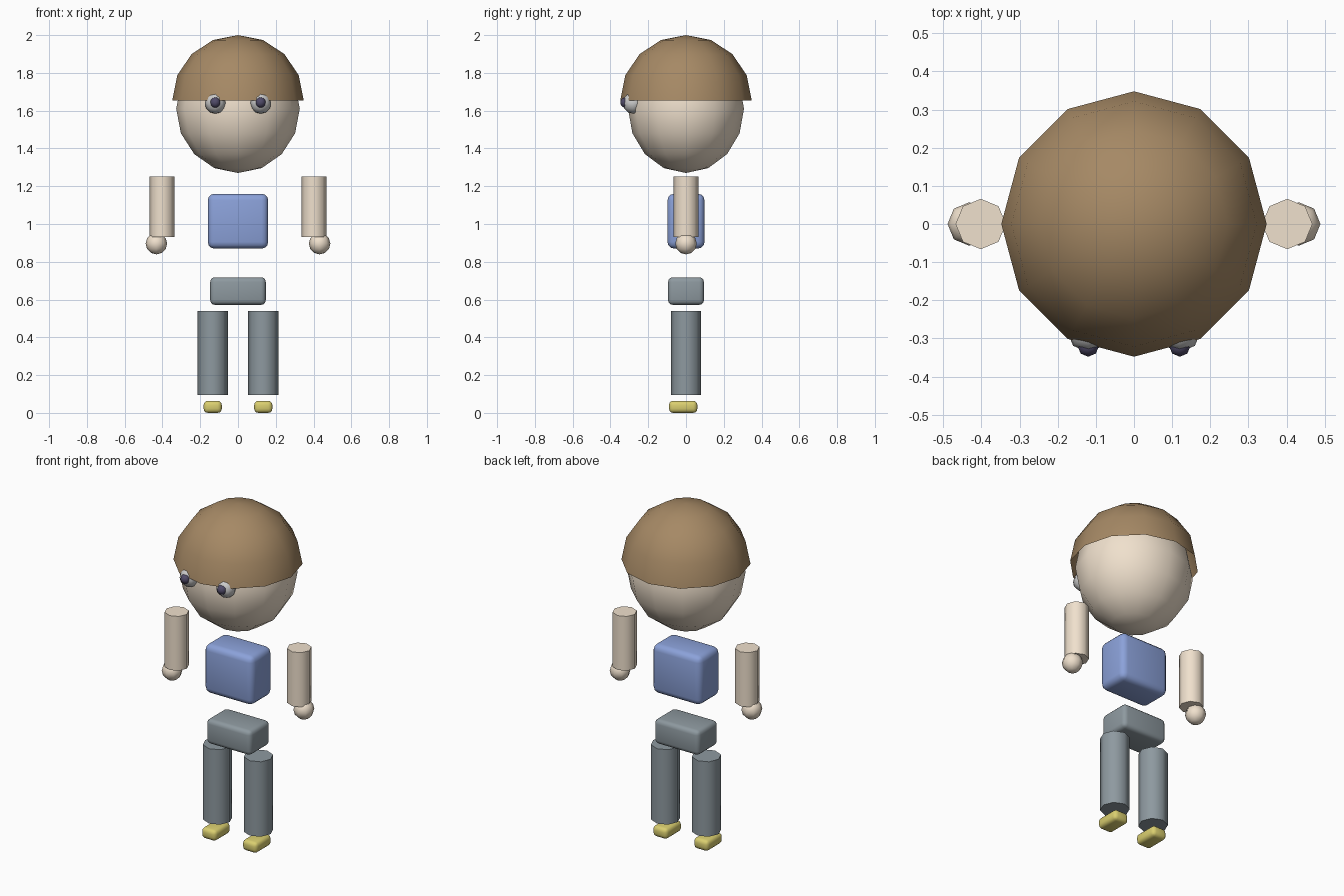
import bpy, bmesh
from math import radians

if "Cube" in bpy.data.objects:
    bpy.data.objects.remove(bpy.data.objects["Cube"])


def mat(name, r, g, b):
    m = bpy.data.materials.new(name)
    m.diffuse_color = (r, g, b, 1)
    m.use_nodes = True
    m.node_tree.nodes["Principled BSDF"].inputs["Base Color"].default_value = m.diffuse_color
    return m


skin = mat("skin", 0.87, 0.75, 0.61)
brown = mat("hair_brown", 0.38, 0.25, 0.13)
blue = mat("shirt_blue", 0.26, 0.36, 0.70)
slate = mat("trouser_grey", 0.27, 0.32, 0.35)
yellow = mat("shoe_yellow", 0.70, 0.62, 0.16)
navy = mat("pupil_dark", 0.08, 0.07, 0.14)
pale = mat("eye_grey", 0.55, 0.55, 0.57)


def finish(name, material):
    o = bpy.context.object
    o.name = name
    o.data.materials.append(material)
    bpy.ops.object.transform_apply(location=False, rotation=False, scale=True)
    return o


def ball(name, loc, size, material, seg=8, rings=6):
    bpy.ops.mesh.primitive_uv_sphere_add(segments=seg, ring_count=rings, radius=1, location=loc)
    bpy.context.object.scale = size
    o = finish(name, material)
    bpy.ops.object.shade_smooth()
    return o


def tube(name, x, z0, z1, r, material):
    bpy.ops.mesh.primitive_cylinder_add(vertices=8, radius=r, depth=z1 - z0,
                                        location=(x, 0, (z0 + z1) / 2))
    o = finish(name, material)
    bpy.ops.object.shade_smooth_by_angle(angle=radians(50))
    return o


def block(name, loc, size, bevel, material):
    bpy.ops.mesh.primitive_cube_add(size=1, location=loc)
    bpy.context.object.scale = size
    o = finish(name, material)
    b = o.modifiers.new("rounding", 'BEVEL')
    b.width = bevel
    b.segments = 3
    bpy.ops.object.shade_smooth()
    return o


# head
ball("head", (0, 0, 1.61), (0.327, 0.307, 0.34), skin, 12, 8)

# hair: open upper half of a sphere
hair = ball("hair", (0, 0, 1.655), (0.348, 0.348, 0.345), brown, 12, 8)
bm = bmesh.new()
bm.from_mesh(hair.data)
bmesh.ops.delete(bm, geom=[v for v in bm.verts if v.co.z < -0.01], context='VERTS')
bm.to_mesh(hair.data)
bm.free()

# body
block("torso", (0, 0, 1.015), (0.32, 0.196, 0.29), 0.035, blue)
block("hips", (0, 0, 0.645), (0.294, 0.19, 0.146), 0.025, slate)

# paired parts
for side, s in (("left", -1), ("right", 1)):
    ball(side + "_eye", (s * 0.12, -0.28, 1.64), (0.056, 0.056, 0.056), pale)
    ball(side + "_pupil", (s * 0.12, -0.32, 1.643), (0.028, 0.028, 0.028), navy)
    tube(side + "_arm", s * 0.402, 0.93, 1.252, 0.066, skin)
    ball(side + "_hand", (s * 0.432, 0, 0.896), (0.057, 0.057, 0.057), skin)
    tube(side + "_leg", s * 0.134, 0.096, 0.54, 0.08, slate)
    block(side + "_shoe", (s * 0.134, -0.015, 0.032), (0.096, 0.15, 0.064), 0.022, yellow)
